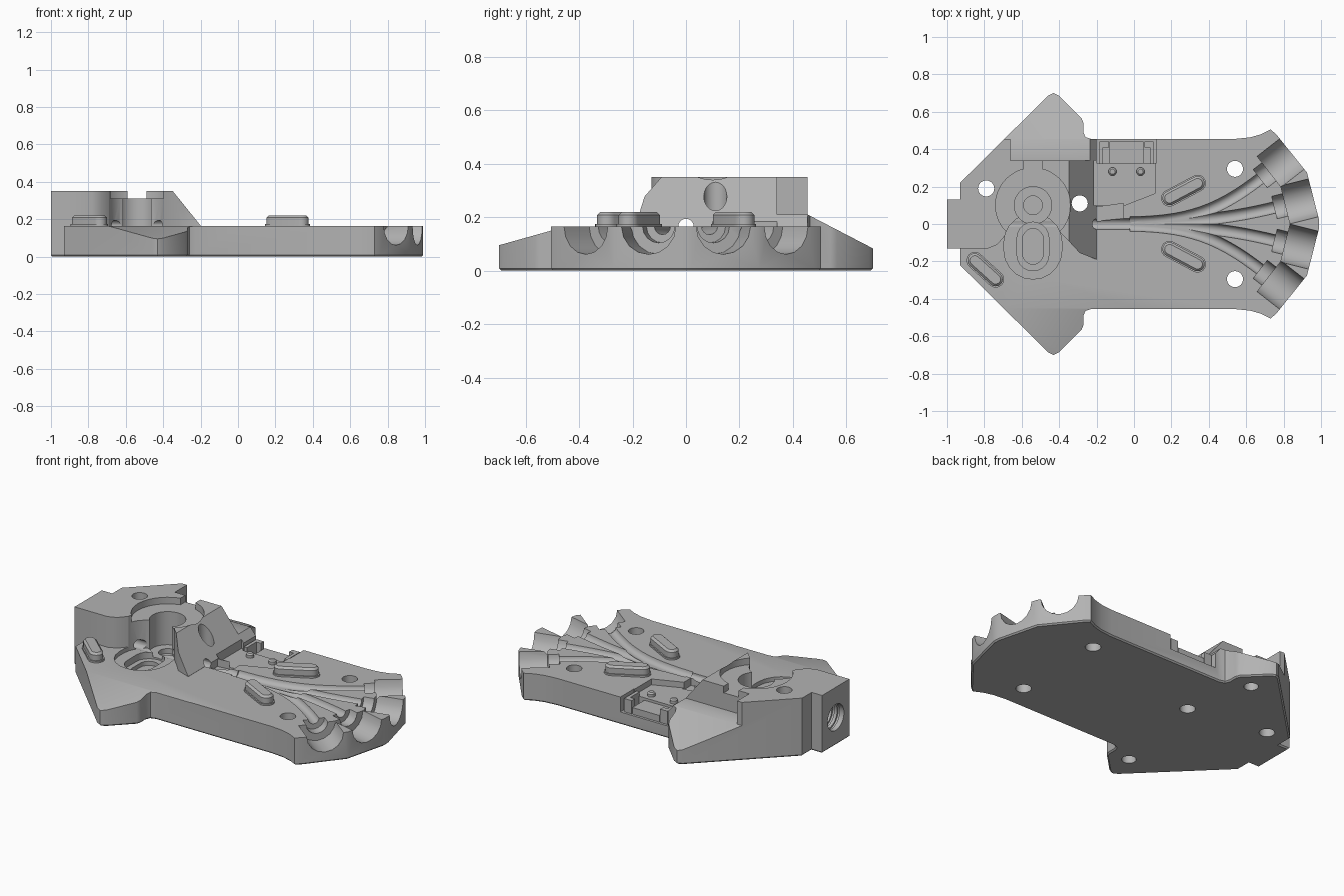
import bpy, bmesh
from math import sin, cos, pi, radians
from mathutils import Vector

if "Cube" in bpy.data.objects:
    bpy.data.objects.remove(bpy.data.objects["Cube"])

grey = bpy.data.materials.new("matte_grey")
grey.use_nodes = True
grey.diffuse_color = (0.45, 0.45, 0.45, 1)
grey.node_tree.nodes["Principled BSDF"].inputs["Base Color"].default_value = (0.45, 0.45, 0.45, 1)


def prism(name, pts, lo, hi, axis="z", chamfer=0.0, top_chamfer=0.0):
    """Extrude a 2D outline along an axis."""
    place = {"z": lambda a, b, h: (a, b, h),
             "x": lambda a, b, h: (h, a, b),
             "y": lambda a, b, h: (a, h, b)}[axis]
    bm = bmesh.new()
    low = bm.faces.new([bm.verts.new(place(a, b, lo)) for a, b in pts])
    ext = bmesh.ops.extrude_face_region(bm, geom=[low], use_keep_orig=True)["geom"]
    shift = Vector(place(0, 0, hi - lo))
    bmesh.ops.translate(bm, vec=shift, verts=[g for g in ext if isinstance(g, bmesh.types.BMVert)])
    bmesh.ops.recalc_face_normals(bm, faces=bm.faces)
    for level, size in ((lo, chamfer), (hi, top_chamfer)):
        if size:
            rim = [e for e in bm.edges if all(abs(v.co.z - level) < 1e-5 for v in e.verts)]
            bmesh.ops.bevel(bm, geom=rim, offset=size, segments=1, affect="EDGES")
    mesh = bpy.data.meshes.new(name)
    bm.to_mesh(mesh)
    bm.free()
    mesh.materials.append(grey)
    ob = bpy.data.objects.new(name, mesh)
    bpy.context.collection.objects.link(ob)
    return ob


def rect(x0, x1, y0, y1):
    return [(x0, y0), (x1, y0), (x1, y1), (x0, y1)]


def circle(x, y, r, n=40):
    return [(x + r * cos(2 * pi * i / n), y + r * sin(2 * pi * i / n)) for i in range(n)]


def capsule(x, y, half, r, angle, n=10):
    """Slot outline, half = distance from the middle to each end centre."""
    a = radians(angle)
    pts = []
    for side in (0, 1):
        cx, cy = x + half * cos(a + side * pi), y + half * sin(a + side * pi)
        for i in range(n + 1):
            t = a + side * pi - pi / 2 + pi * i / n
            pts.append((cx + r * cos(t), cy + r * sin(t)))
    return pts


def tube(name, points, r):
    """Round rod along a smooth path."""
    cu = bpy.data.curves.new(name, "CURVE")
    cu.dimensions = "3D"
    cu.bevel_depth, cu.bevel_resolution, cu.use_fill_caps = r, 6, True
    sp = cu.splines.new("POLY")
    sp.points.add(len(points) - 1)
    for p, co in zip(sp.points, points):
        p.co = (*co, 1)
    ob = bpy.data.objects.new(name, cu)
    bpy.context.collection.objects.link(ob)
    mesh = bpy.data.meshes.new_from_object(ob.evaluated_get(bpy.context.evaluated_depsgraph_get()))
    bpy.data.objects.remove(ob)
    bm = bmesh.new()
    bm.from_mesh(mesh)
    bmesh.ops.remove_doubles(bm, verts=bm.verts, dist=1e-5)
    bmesh.ops.recalc_face_normals(bm, faces=bm.faces)
    bm.to_mesh(mesh)
    bm.free()
    ob = bpy.data.objects.new(name, mesh)
    mesh.materials.clear()
    mesh.materials.append(grey)
    bpy.context.collection.objects.link(ob)
    return ob


def cut(body, cutter):
    cutter.hide_render = True
    mod = body.modifiers.new("cut", "BOOLEAN")
    mod.operation, mod.solver, mod.object = "DIFFERENCE", "EXACT", cutter
    bpy.context.view_layer.objects.active = body
    bpy.ops.object.modifier_apply(modifier=mod.name)
    bpy.data.objects.remove(cutter)


# Main body outline: half of it, then mirrored
TOP = 0.165
half = [(-1, 0.13), (-0.93, 0.13), (-0.93, 0.22), (-0.46, 0.685), (-0.43, 0.7), (-0.4, 0.685),
        (-0.28, 0.565), (-0.27, 0.54), (-0.27, 0.49), (-0.26, 0.465), (-0.23, 0.455), (0.54, 0.455),
        (0.62, 0.463), (0.68, 0.48), (0.73, 0.505), (0.76, 0.48), (0.925, 0.275), (0.99, 0.02)]
body = prism("main_body", half + [(x, -y) for x, y in reversed(half)], 0, 0.35, chamfer=0.008)

# Clear the low deck, leaving the raised block
deck = [(-1.2, -0.13), (-0.78, -0.13), (-0.73, -0.11), (-0.67, -0.04), (-0.4, -0.04), (-0.35, -0.09),
        (-0.29, -0.155), (-0.2, -0.19), (-0.2, 0.9), (1.3, 0.9), (1.3, -0.9), (-1.2, -0.9)]
cut(body, prism("deck_cut", deck, TOP, 0.6))
# Slope of the fin and of the two wings
cut(body, prism("fin_slope", [(-0.35, 0.352), (-0.2, 0.166), (-0.1, 0.17), (-0.1, 0.7), (-0.35, 0.7)],
                -0.4, 0.9, "y"))
cut(body, prism("back_wing_slope", [(0.455, 0.21), (0.85, 0.005), (0.85, 0.7), (0.455, 0.7)], -1.1, -0.15, "x"))
cut(body, prism("front_wing_slope", [(-0.4, 0.179), (-0.8, 0.067), (-0.8, 0.7), (-0.4, 0.7)], -1.1, 0, "x"))
# Notch behind the block, with the slot leading to it
cut(body, prism("back_notch", rect(-0.66, -0.12, 0.34, 0.6), 0.21, 0.7))
cut(body, prism("block_slot", rect(-0.59, -0.49, 0.12, 0.36), 0.31, 0.7))

# Round seat, bore and post recess
for r, floor in ((0.2, 0.31), (0.1, 0.11), (0.05, 0.08)):
    cut(body, prism("seat_cut", circle(-0.54, 0.1, r), floor, 0.7))
# Stepped oval pocket in front of the bore
for y, h, r, floor in ((-0.12, 0.02, 0.155, 0.14), (-0.12, 0.045, 0.085, 0.1), (-0.12, 0.04, 0.055, 0.075)):
    cut(body, prism("pocket_cut", capsule(-0.54, y, h, r, 90), floor, 0.7))

# Screw holes: four through, two blind under the wings
for x, y, r, top in ((-0.79, 0.19, 0.043, 0.7), (-0.29, 0.11, 0.043, 0.7), (0.54, 0.295, 0.043, 0.7),
                     (0.54, -0.295, 0.043, 0.7), (-0.4, 0.52, 0.04, 0.06), (-0.4, -0.52, 0.04, 0.06)):
    cut(body, prism("hole_cut", circle(x, y, r, 32), -0.1, top))

# Ribbed side bore and the passage through the block
cut(body, prism("side_bore", circle(0, TOP + 0.003, 0.078), -1.1, -0.78, "x"))
for i in range(5):
    x = -0.97 + 0.035 * i
    cut(body, prism("bore_rib", circle(0, TOP + 0.003, 0.088), x, x + 0.016, "x"))
cut(body, tube("passage", [(-0.95, 0, TOP), (0.06, 0, TOP)], 0.029))

# Four cups, each with a collar and a curved channel
for side in (1, -1):
    for ex, ey, angle in ((0.845, 0.375, 38), (0.96, 0.14, 14)):
        end = Vector((ex, ey * side, TOP + 0.001))
        d = Vector((cos(radians(angle)), sin(radians(angle)) * side, 0))
        cut(body, tube("cup", [end + d * 0.15, end - d * 0.155], 0.105))
        cut(body, tube("collar", [end - d * 0.1, end - d * 0.215], 0.062))
        a = end - d * 0.19
        c1, c2, b = a - d * 0.3, Vector((0.3, 0.012 * side, a.z)), Vector((-0.02, 0.008 * side, a.z))
        path = []
        for i in range(15):
            t = i / 14
            path.append(a * (1 - t)**3 + c1 * 3 * t * (1 - t)**2 + c2 * 3 * t * t * (1 - t) + b * t**3)
        cut(body, tube("channel", path, 0.031))

# Recess for the clip, open at the back
cut(body, prism("clip_recess", rect(-0.2, 0.12, 0.325, 0.6), 0.075, 0.7))
cut(body, prism("clip_shelf", [(-0.215, 0.1), (-0.05, 0.1), (0.115, 0.165), (0.115, 0.34), (-0.215, 0.34)],
                0.13, 0.7))
cut(body, prism("clip_lead", [(-0.2, 0.015), (-0.055, 0.03), (-0.055, 0.11), (-0.2, 0.09)], 0.12, 0.19))

# Clip posts, plate and pins
for s in (-1, 1):
    cx = -0.04
    hook = [(0.125, 0.32), (0.145, 0.32), (0.145, 0.44), (0.095, 0.44), (0.095, 0.41), (0.125, 0.41)]
    prism("clip_post", [(cx + s * x, y) for x, y in hook], 0.06, 0.155)
    prism("clip_pin", circle(cx + s * 0.075, 0.28, 0.022, 20), 0.1, 0.155, top_chamfer=0.008)
prism("clip_plate", rect(-0.13, 0.05, 0.315, 0.44), 0.06, 0.115)

# Raised locating keys
for x, y, angle, h in ((0.265, 0.178, 28, 0.085), (0.265, -0.175, -28, 0.085), (-0.795, -0.245, -42, 0.075)):
    prism("locating_key_foot", capsule(x, y, h, 0.045, angle), 0.1, 0.175)
    prism("locating_key", capsule(x, y, h, 0.038, angle), 0.1, 0.22, top_chamfer=0.012)

# Smooth the round surfaces, keep hard edges
for ob in bpy.context.collection.objects:
    ob.select_set(ob.type == "MESH" and grey.name in ob.data.materials)
bpy.context.view_layer.objects.active = body
bpy.ops.object.shade_smooth_by_angle(angle=radians(28))
